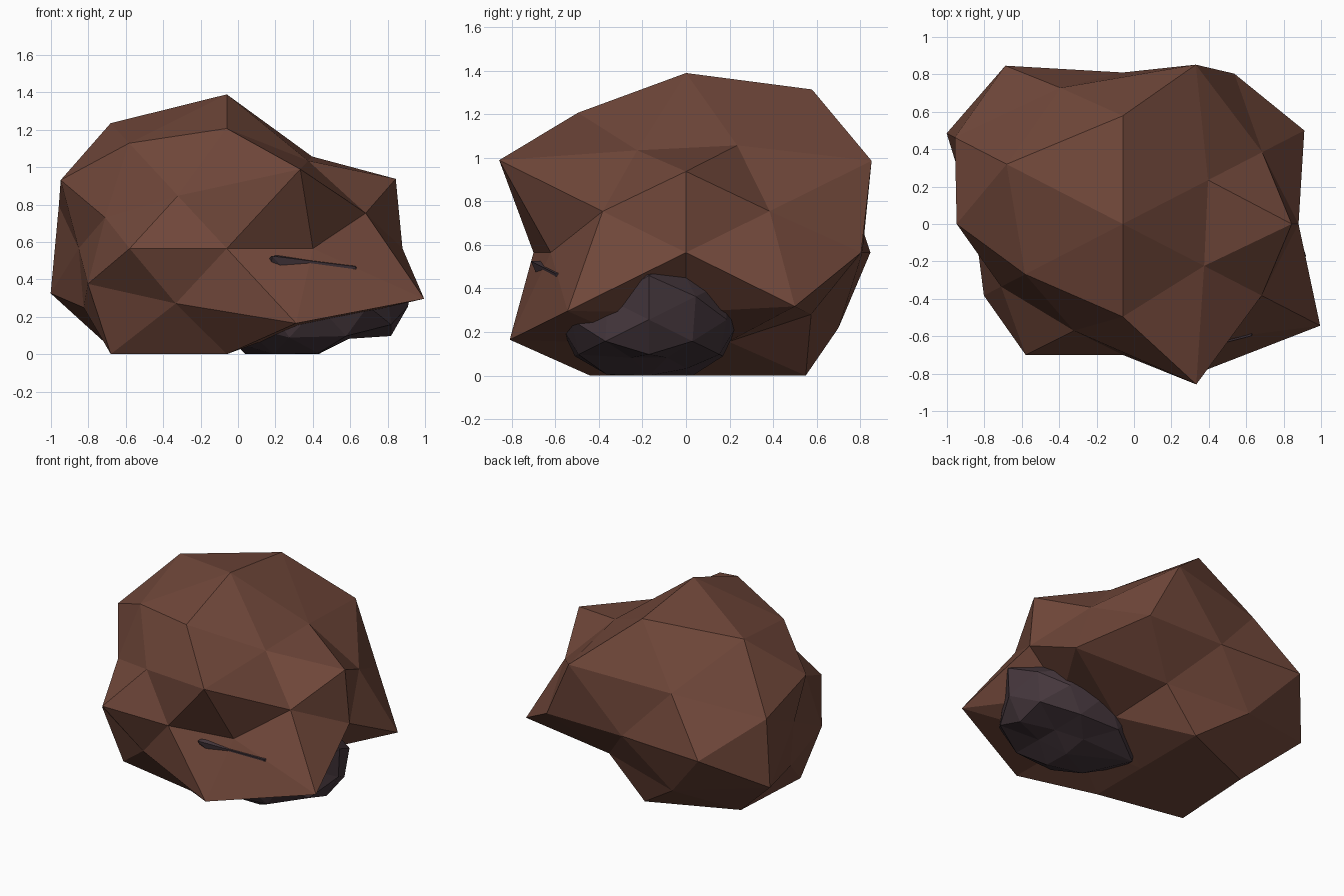
import bpy, bmesh
from mathutils import Vector

cube = bpy.data.objects.get("Cube")
if cube:
    bpy.data.objects.remove(cube, do_unlink=True)

STRETCH = Vector((1.2, 1.0, 0.8))

# Direction families of a once-divided icosahedron
FAMILIES = {
    "side": (1, 0, 0), "end": (0, 1, 0), "pole": (0, 0, 1),
    "ridge": (0, .526, .851), "corner": (.526, .851, 0), "flank": (.851, 0, .526),
    "outer": (.309, .809, .5), "shoulder": (.809, .5, .309), "cap": (.5, .309, .809),
}


def material(name, color):
    mat = bpy.data.materials.new(name)
    mat.use_nodes = True
    mat.diffuse_color = (*color, 1)
    bsdf = mat.node_tree.nodes["Principled BSDF"]
    bsdf.inputs["Base Color"].default_value = (*color, 1)
    bsdf.inputs["Roughness"].default_value = 0.9
    return mat


def directions(base):
    """All sign mirrors of a direction, positive side first."""
    signs = [(1, -1) if c else (1,) for c in base]
    return [Vector((base[0] * i, base[1] * j, base[2] * k)).normalized()
            for k in signs[2] for j in signs[1] for i in signs[0]]


def rock(name, center, radii, mat):
    """Faceted boulder: sphere facets pushed out by radius, stretched, flat on the ground."""
    bm = bmesh.new()
    reach = {}
    for family, base in FAMILIES.items():
        for d, r in zip(directions(base), radii[family]):
            reach[bm.verts.new(d)] = r
    bmesh.ops.convex_hull(bm, input=list(bm.verts))
    for v, r in reach.items():
        v.co = Vector(center) + v.co * r * STRETCH
        v.co.z = max(v.co.z, 0)
    bmesh.ops.recalc_face_normals(bm, faces=bm.faces)
    mesh = bpy.data.meshes.new(name)
    bm.to_mesh(mesh)
    bm.free()
    mesh.materials.append(mat)
    obj = bpy.data.objects.new(name, mesh)
    bpy.context.collection.objects.link(obj)
    return obj


brown = material("rust brown stone", (.162, .063, .042))
dark = material("dark plum stone", (.060, .038, .046))

# Large boulder
rock("main_boulder", (-.06, 0, .565), {
    "side": (.783, .66), "end": (.81, .70), "pole": (1.03, .75),
    "ridge": (1.1, .943, 1.045, .836),
    "corner": (.945, .995, .73, .823),
    "flank": (.885, .87, .65, .75),
    "outer": (1.053, .9, 1.06, .705, .71, .865, 1, .735),
    "shoulder": (.768, .925, .765, .67, 1, .97, 1.087, .765),
    "cap": (.76, 1.035, .725, .87, .632, .973, .65, 1.033),
}, brown)

# Small stone lodged in its lower side
rock("embedded_stone", (.43, -.17, .257), {
    "side": (.4, .4), "end": (.42, .42), "pole": (.45, .33),
    "ridge": (.42, .42, .33, .37),
    "corner": (.42, .42, .42, .42),
    "flank": (.48, .42, .38, .45),
    "outer": (.42, .42, .53, .67, .4, .42, .4, .42),
    "shoulder": (.43, .42, .38, .42, .4, .42, .4, .42),
    "cap": (.42, .42, .4, .42, .27, .65, .27, .4),
}, dark)
